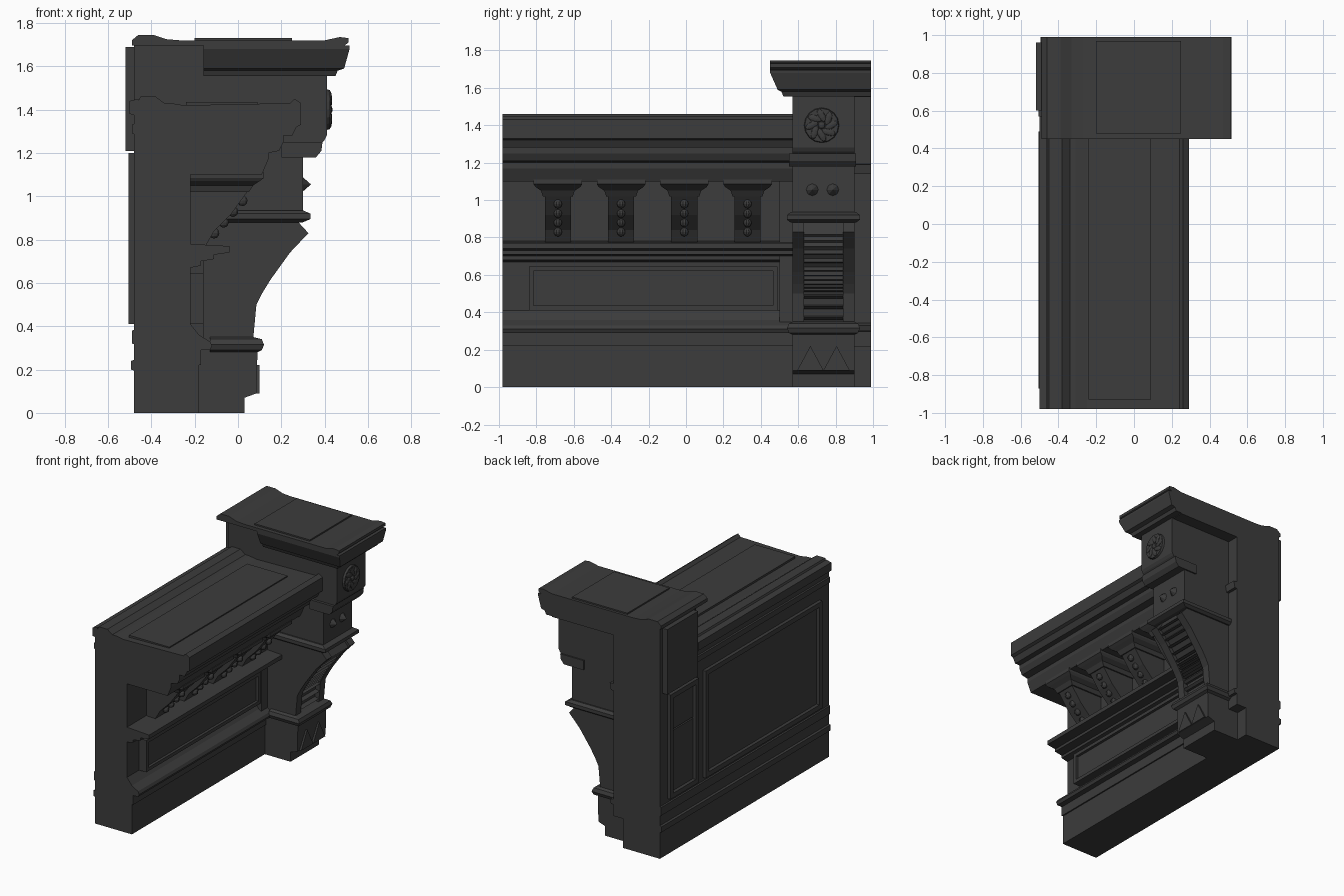
import bpy, bmesh
from math import sin, cos, pi, atan2
from mathutils import Matrix, Vector

cube = bpy.data.objects.get("Cube")
if cube:
    bpy.data.objects.remove(cube)

stone = bpy.data.materials.new("dark stone")
stone.use_nodes = True
GREY = (0.045, 0.045, 0.045, 1)
stone.diffuse_color = GREY
stone.node_tree.nodes["Principled BSDF"].inputs["Base Color"].default_value = GREY


def finish(name, bm):
    bmesh.ops.recalc_face_normals(bm, faces=bm.faces)
    mesh = bpy.data.meshes.new(name)
    bm.to_mesh(mesh)
    bm.free()
    mesh.materials.append(stone)
    obj = bpy.data.objects.new(name, mesh)
    bpy.context.collection.objects.link(obj)
    return obj


def skin(name, rings):
    """Joins equal rings of points and closes both ends."""
    bm = bmesh.new()
    loops = [[bm.verts.new(p) for p in ring] for ring in rings]
    n = len(loops[0])
    for a, b in zip(loops, loops[1:]):
        for i in range(n):
            j = (i + 1) % n
            bm.faces.new((a[i], a[j], b[j], b[i]))
    bm.faces.new(loops[0])
    bm.faces.new(loops[-1])
    return finish(name, bm)


def run(name, profile, y0, y1):
    """Extrudes an x-z profile along y."""
    return skin(name, [[(x, y, z) for x, z in profile] for y in (y0, y1)])


def stack(name, levels):
    """Lofts rectangles (x0, x1, y0, y1, z) upwards."""
    return skin(name, [[(a, c, z), (b, c, z), (b, d, z), (a, d, z)]
                       for a, b, c, d, z in levels])


def box(name, x0, x1, y0, y1, z0, z1):
    return stack(name, [(x0, x1, y0, y1, z0), (x0, x1, y0, y1, z1)])


def frame(name, x0, x1, y0, y1, z0, z1, w):
    box(name + "_bottom", x0, x1, y0, y1, z0, z0 + w)
    box(name + "_top", x0, x1, y0, y1, z1 - w, z1)
    box(name + "_front_side", x0, x1, y0, y0 + w, z0 + w, z1 - w)
    box(name + "_back_side", x0, x1, y1 - w, y1, z0 + w, z1 - w)


def ball(name, centre, size, turn=0):
    bm = bmesh.new()
    m = (Matrix.Translation(centre) @ Matrix.Rotation(turn, 4, "X")
         @ Matrix.Diagonal((*size, 1)))
    bmesh.ops.create_uvsphere(bm, u_segments=10, v_segments=6, radius=1, matrix=m)
    return finish(name, bm)


def stud(name, centre, r0, r1, depth, sides):
    bm = bmesh.new()
    m = Matrix.Translation(centre) @ Matrix.Rotation(pi / 2, 4, "Y")
    bmesh.ops.create_cone(bm, cap_ends=True, segments=sides, radius1=r0,
                          radius2=r1, depth=depth, matrix=m)
    return finish(name, bm)


BACK, FRONT_END, REAR_END = -0.48, -0.98, 0.99
PIL0, PIL1 = 0.57, 0.9
MID = (PIL0 + PIL1) / 2

# Long wall with plinth, base moulding, shelf and stepped cornice
run("wall", [
    (BACK, 0), (-.18, 0), (-.18, .22), (-.17, .22), (-.17, .29), (-.13, .29),
    (-.12, .31), (-.13, .33), (-.18, .36), (-.22, .41), (-.22, .67),
    (-.17, .68), (-.17, .7), (-.11, .71), (-.11, .73), (-.04, .74),
    (-.04, .77), (-.22, .78), (-.22, 1.1), (.11, 1.1), (.14, 1.17), (.14, 1.2),
    (.19, 1.21), (.21, 1.25), (.21, 1.28), (.25, 1.28), (.27, 1.32),
    (.29, 1.33), (.29, 1.43), (.26, 1.45), (.24, 1.43), (-.25, 1.42),
    (-.31, 1.43), (-.34, 1.43), (-.38, 1.46), (-.45, 1.46), (-.46, 1.44),
    (BACK, 1.44)], FRONT_END, PIL0)
box("wall_top_plate", -.24, .09, -.93, .45, 1.42, 1.435)
box("wall_end_strip", -.3, -.16, .5, PIL0, .3, 1.1)

# Long raised panel on the lower wall
box("panel_field", -.24, -.18, -.84, .49, .41, .645)
frame("panel_frame", -.2, -.16, -.84, .49, .41, .645, .025)

# Row of corbels with bead strings
for i in range(4):
    y = -.685 + i * .338
    run(f"corbel_{i}", [(-.23, .77), (-.15, .77), (-.11, .84), (-.03, .92),
                        (.05, 1.03), (-.23, 1.03)], y - .07, y + .07)
    stack(f"corbel_cap_{i}", [
        (-.23, .05, y - .08, y + .08, 1.02), (-.23, .07, y - .09, y + .09, 1.05),
        (-.22, .1, y - .12, y + .12, 1.07), (-.22, .12, y - .13, y + .13, 1.085),
        (-.22, .12, y - .13, y + .13, 1.11)])
    for k in range(4):
        t = k / 3
        ball(f"bead_{i}_{k}", (-.11 + .13 * t, y, .83 + .15 * t), (.025, .022, .025))

# Pillar base and rear strip
box("pillar_plinth", BACK, .02, PIL0, PIL1, 0, .22)
box("pillar_core", BACK, .0, PIL0, PIL1, .22, .4)
box("rear_strip", BACK, -.1, PIL1, REAR_END, .215, 1.57)
box("rear_plinth", BACK, -.18, PIL1, REAR_END, 0, .22)
run("rear_lower_moulding", [(-.2, .29), (-.08, .3), (-.07, .33), (-.2, .38)],
    PIL1, REAR_END)
run("rear_upper_moulding", [(-.2, 1.13), (-.08, 1.14), (-.07, 1.19), (-.2, 1.2)],
    PIL1, REAR_END)
run("pillar_foot", [(-.02, 0), (.03, 0), (.03, .07), (.085, .09), (.09, .29),
                    (-.02, .29)], PIL0, PIL1)
for y in (MID - .07, MID + .07):
    skin("foot_triangle", [[(x, y - .07, .09), (x, y + .07, .09), (x, y, .22)]
                           for x in (.07, .1)])
stack("pillar_base_moulding", [
    (-.13, .09, .57, .9, .28), (-.13, .11, .55, .92, .29),
    (-.13, .12, .54, .93, .315), (-.13, .11, .55, .92, .34),
    (-.13, .07, .57, .9, .35)])

# Curved bracket: two rails with a recessed ladder of slats between
curve = [(.07, .34), (.085, .5), (.11, .55), (.15, .615), (.24, .74), (.325, .83)]
top = [(.27, .89), (BACK, .89), (BACK, .34)]
run("bracket_rail_front", curve + top, PIL0, .63)
run("bracket_rail_back", curve + top, .84, PIL1)
run("bracket_core", [(x - .035, z) for x, z in curve] + top, .63, .84)
SLATS = 14
for k in range(SLATS):
    s = (k + .5) / SLATS * (len(curve) - 1)
    i = int(s)
    a, b = Vector(curve[i]), Vector(curve[i + 1])
    p = a.lerp(b, s - i)
    d = (b - a).normalized() * .011
    out = Vector((d.y, -d.x)) * 3
    run(f"slat_{k}", [p - d - out * 1.5, p - d - out * .5, p + d * .4, p + d - out * 1.5],
        .63, .84)
stack("bracket_top_moulding", [
    (-.1, .3, .56, .91, .88), (-.1, .335, .54, .93, .895),
    (-.1, .335, .54, .93, .92), (-.1, .3, .56, .91, .935)])

# Upper pillar with studs, flared neck and rosette block
run("upper_pillar", [
    (BACK, .9), (.3, .9), (.3, 1.18), (.35, 1.18), (.37, 1.2), (.38, 1.24),
    (.4, 1.26), (.41, 1.28), (.41, 1.57), (BACK, 1.57)], PIL0, PIL1)
run("neck_moulding", [(.2, 1.18), (.36, 1.18), (.385, 1.21), (.39, 1.25), (.2, 1.25)],
    .55, .91)
for y in (MID - .06, MID + .05):
    stud("pointed_stud", (.317, y, 1.055), .035, 0, .04, 8)
stud("rosette_disc", (.415, MID - .01, 1.4), .095, .09, .02, 16)
for k in range(8):
    t = k * pi / 4
    ball(f"rosette_petal_{k}", (.424, MID - .01 + .052 * cos(t), 1.4 + .052 * sin(t)),
         (.01, .04, .018), t + .5)
ball("rosette_centre", (.425, MID - .01, 1.4), (.012, .02, .02))

# Pillar cap: flared moulding and shaped top slab
box("pillar_head", BACK, .4, PIL0, REAR_END, 1.55, 1.71)
stack("cap_moulding", [
    (-.16, .45, .52, REAR_END, 1.555), (-.16, .46, .51, REAR_END, 1.58),
    (-.16, .49, .49, REAR_END, 1.59), (-.16, .515, .45, REAR_END, 1.68),
    (-.16, .515, .45, REAR_END, 1.695)])
run("cap_slab", [
    (-.49, 1.695), (.49, 1.695), (.51, 1.71), (.51, 1.73), (.47, 1.735),
    (.4, 1.72), (.26, 1.72), (-.27, 1.72), (-.33, 1.725), (-.39, 1.745),
    (-.46, 1.745), (-.49, 1.72)], .45, REAR_END)
box("cap_top_plate", -.2, .25, .48, .97, 1.715, 1.73)

# Plain back: base and top mouldings, framed panels
for name, low, high, depth in (("back_base", .2, .24, .015), ("back_skirt", .32, .38, .01),
                               ("back_top", 1.29, 1.33, .01), ("back_crown", 1.38, 1.44, .02)):
    end = REAR_END if high < 1 else PIL0
    run(name + "_moulding", [(BACK + .02, low - .01), (BACK - depth, low),
                             (BACK - depth, high), (BACK + .02, high + .01)], FRONT_END, end)
frame("back_panel", BACK - .025, BACK + .01, -.87, .49, .41, 1.2, .035)
frame("back_pillar_panel", BACK - .025, BACK + .01, .57, .9, .41, 1.18, .035)
box("back_pillar_plate", BACK - .04, BACK + .01, .6, .96, 1.21, 1.69)
